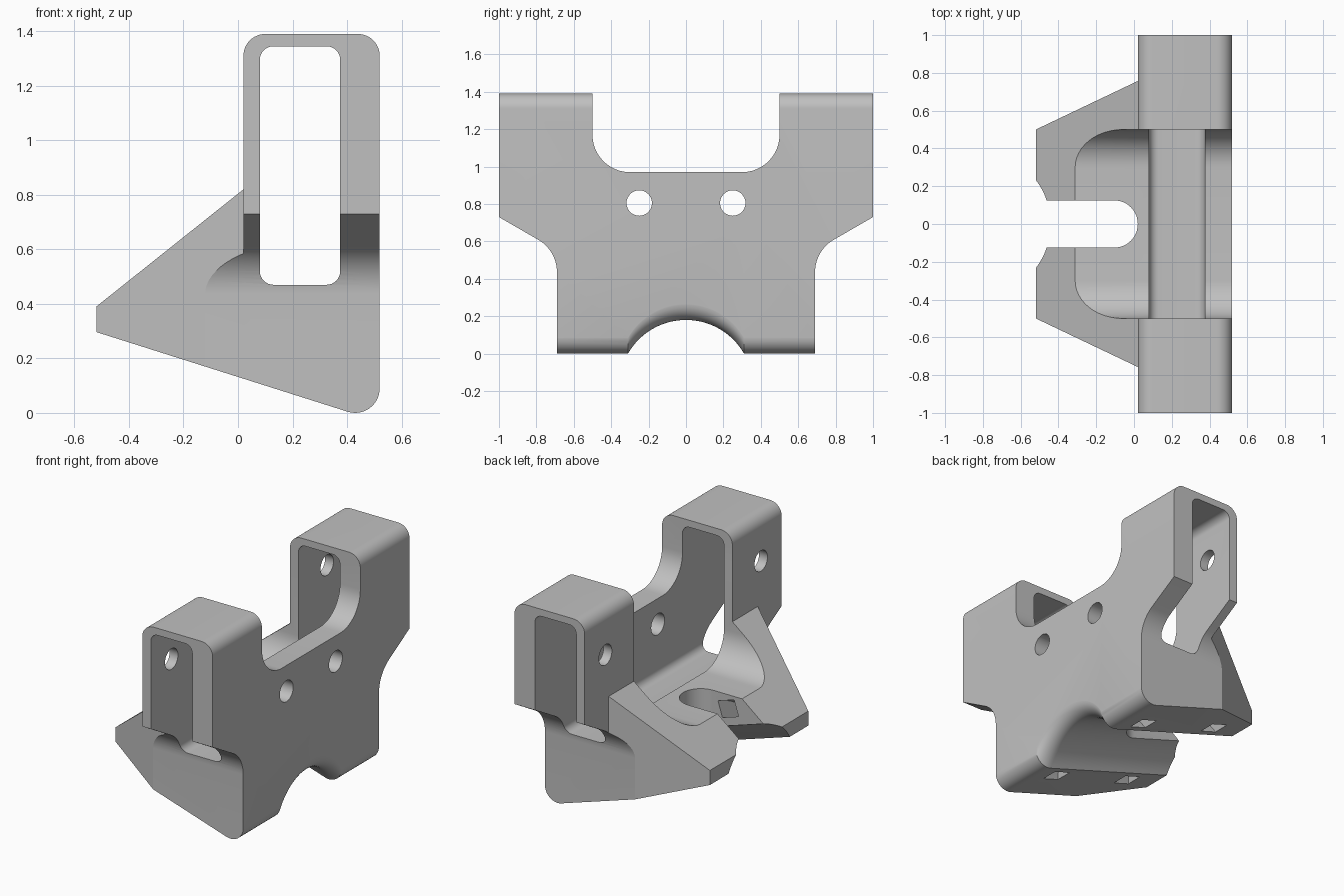
import bpy, bmesh, math
from mathutils import Vector, Matrix

cube = bpy.data.objects.get("Cube")
if cube:
    bpy.data.objects.remove(cube, do_unlink=True)

SLOPE = 0.317                 # underside rise per unit of depth
TILT = math.atan(SLOPE)


def underside(x):
    return 0.004 - SLOPE * (x - 0.403)


def rounded(corners, steps=12):
    """Polygon from (u, v, radius) corners, each radius turned into an arc."""
    out, n = [], len(corners)
    for i, (u, v, r) in enumerate(corners):
        p = Vector((u, v))
        if r == 0:
            out.append(p)
            continue
        a = (Vector(corners[i - 1][:2]) - p).normalized()
        b = (Vector(corners[(i + 1) % n][:2]) - p).normalized()
        half = a.angle(b) / 2
        centre = p + (a + b).normalized() * r / math.sin(half)
        start = p + a * r / math.tan(half) - centre
        turn = start.angle_signed(p + b * r / math.tan(half) - centre)
        for k in range(steps + 1):
            out.append(centre + Matrix.Rotation(-turn * k / steps, 2) @ start)
    return out


def mirrored(half):
    """Close a half profile by mirroring it in its first coordinate."""
    return half + [(-u, v, r) for u, v, r in reversed(half)]


def loft(name, sections):
    """Closed solid through a row of matching sections."""
    bm = bmesh.new()
    rings = [[bm.verts.new(p) for p in s] for s in sections]
    n = len(rings[0])
    for a, b in zip(rings, rings[1:]):
        for i in range(n):
            j = (i + 1) % n
            bm.faces.new((a[i], a[j], b[j], b[i]))
    bm.faces.new(rings[0])
    bm.faces.new(rings[-1])
    bmesh.ops.recalc_face_normals(bm, faces=bm.faces)
    mesh = bpy.data.meshes.new(name)
    bm.to_mesh(mesh)
    bm.free()
    obj = bpy.data.objects.new(name, mesh)
    bpy.context.collection.objects.link(obj)
    return obj


PLACE = {"x": lambda u, v, t: (t, u, v),
         "y": lambda u, v, t: (u, t, v),
         "z": lambda u, v, t: (u, v, t)}


def prism(name, points, axis, low, high):
    return loft(name, [[PLACE[axis](p[0], p[1], t) for p in points] for t in (low, high)])


def combine(body, tool, operation="DIFFERENCE"):
    tool.hide_render = True
    mod = body.modifiers.new("shape", "BOOLEAN")
    mod.operation, mod.solver, mod.object = operation, "EXACT", tool
    bpy.context.view_layer.objects.active = body
    bpy.ops.object.modifier_apply(modifier=mod.name)
    bpy.data.objects.remove(tool, do_unlink=True)


def disc(u, v, r, n=32):
    return [(u + r * math.cos(math.tau * k / n), v + r * math.sin(math.tau * k / n)) for k in range(n)]


# Main body: end outline, side outline and plan outline intersected
bracket = prism("bracket", rounded([
    (-0.52, -0.2, 0), (0.52, -0.2, 0), (0.52, 1.39, 0.08),
    (0.02, 1.39, 0.08), (0.02, 0.82, 0), (-0.52, 0.39, 0)]), "y", -1.2, 1.2)
combine(bracket, prism("side_outline", rounded(mirrored([
    (0.69, -0.4, 0), (0.69, 0.551, 0.2), (1, 0.73, 0), (1, 1.6, 0)])), "x", -1, 1), "INTERSECT")
plan = [(-0.6, 0.462), (0.02, 0.757), (0.02, 1.2), (0.7, 1.2)]
combine(bracket, prism("plan_outline", plan + [(x, -y) for x, y in reversed(plan)],
                       "z", -0.6, 1.8), "INTERSECT")

# Sloped underside with arched channel and rounded front edge
ARCH_R, ARCH_H = 0.357, 0.18
spread = math.acos((ARCH_R - ARCH_H) / ARCH_R)
arch = [(ARCH_R * math.sin(a), ARCH_R * math.cos(a) - ARCH_R + ARCH_H)
        for a in (spread * (k / 16 - 1) for k in range(33))]
lower_edge = [(-0.8, underside(-0.8))]
for k in range(11):
    a = -TILT + (math.radians(84) + TILT) * k / 10
    lower_edge.append((0.43 + 0.09 * math.sin(a), 0.09 - 0.09 * math.cos(a)))
lower_edge.append((0.54, lower_edge[-1][1] + 0.195))
sections = []
for y, h in [(-1.3, 0)] + arch + [(1.3, 0)]:
    sections.append([(x, y, z + h) for x, z in lower_edge] + [(0.54, y, -0.6), (-0.8, y, -0.6)])
combine(bracket, loft("underside_cutter", sections))

# Long slot through both lugs
combine(bracket, prism("slot_cutter", rounded([
    (0.08, 0.47, 0.05), (0.375, 0.47, 0.05),
    (0.375, 1.345, 0.05), (0.08, 1.345, 0.05)], 8), "y", -1.5, 1.5))

# Saddle between lugs: deep at the rear, shallow through the front wall
for floor, reach in ((0.556, 0.2), (0.97, 0.8)):
    saddle = rounded(mirrored([(0.5, 1.7, 0), (0.5, floor, 0.2)]))
    combine(bracket, prism("saddle_cutter", saddle, "x", -0.9, reach))

# Round-ended notch in the rear shelf
combine(bracket, prism("notch_cutter", rounded([
    (-0.8, -0.125, 0), (0.02, -0.125, 0.1249),
    (0.02, 0.125, 0.1249), (-0.8, 0.125, 0)]), "z", -0.5, 1.1))

# Bolt holes in the front wall and in the rear wall of each lug
for side in (-1, 1):
    combine(bracket, prism("wall_hole_cutter", disc(0.25 * side, 0.805, 0.068), "x", -0.7, 0.8))
    combine(bracket, prism("lug_hole_cutter", disc(0.79 * side, 1.1, 0.066), "x", -0.3, 0.2))

# Curved strap tunnels concentric with the arch
for x in (0.27, -0.29):
    sweep = [math.pi * k / 32 for k in range(33)]
    band = [(0.5 * math.cos(a), 0.5 * math.sin(a)) for a in sweep]
    band += [(0.4 * math.cos(a), 0.4 * math.sin(a)) for a in reversed(sweep)]
    tunnel = prism("tunnel_cutter", band, "x", -0.06, 0.06)
    drop = ARCH_R - ARCH_H
    centre = Vector((x - drop * math.sin(TILT), 0, underside(x) - drop * math.cos(TILT)))
    tunnel.data.transform(Matrix.Translation(centre) @ Matrix.Rotation(TILT, 4, "Y"))
    combine(bracket, tunnel)

# Single grey material
grey = bpy.data.materials.new("plain grey")
grey.use_nodes = True
colour = (0.53, 0.53, 0.53, 1)
grey.diffuse_color = colour
grey.node_tree.nodes["Principled BSDF"].inputs["Base Color"].default_value = colour
bracket.data.materials.clear()
bracket.data.materials.append(grey)

bpy.ops.object.select_all(action="DESELECT")
bracket.select_set(True)
bpy.context.view_layer.objects.active = bracket
bpy.ops.object.shade_smooth_by_angle(angle=math.radians(25))
